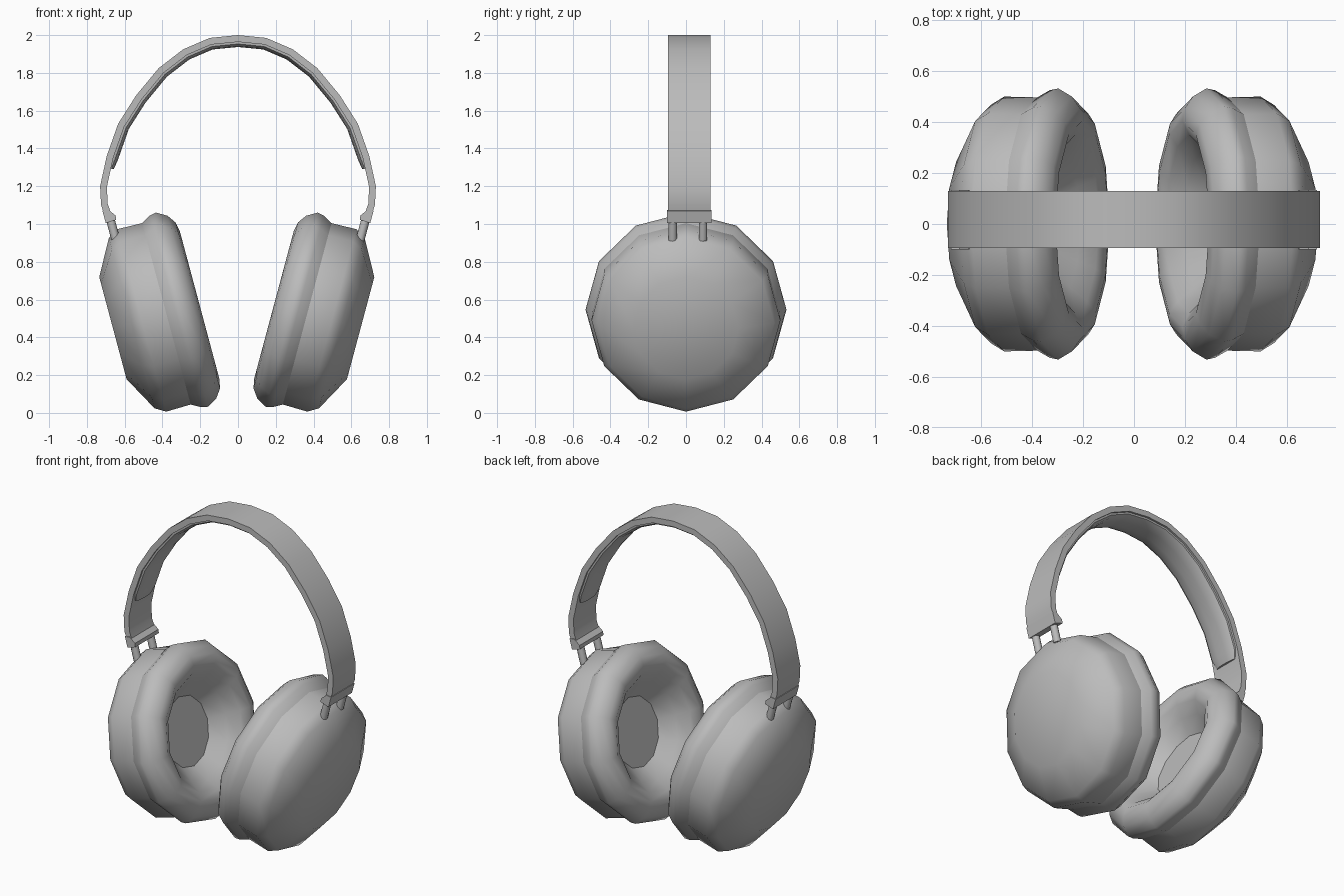
import bpy, bmesh, math
from mathutils import Vector, Matrix

if "Cube" in bpy.data.objects:
    bpy.data.objects.remove(bpy.data.objects["Cube"], do_unlink=True)

grey = bpy.data.materials.new("plain grey")
grey.use_nodes = True
grey.diffuse_color = (0.5, 0.5, 0.5, 1)
grey.node_tree.nodes["Principled BSDF"].inputs["Base Color"].default_value = (0.5, 0.5, 0.5, 1)


def finish(name, bm, angle=50):
    bmesh.ops.recalc_face_normals(bm, faces=bm.faces)
    mesh = bpy.data.meshes.new(name)
    bm.to_mesh(mesh)
    bm.free()
    mesh.materials.append(grey)
    obj = bpy.data.objects.new(name, mesh)
    bpy.context.collection.objects.link(obj)
    bpy.ops.object.select_all(action="DESELECT")
    obj.select_set(True)
    bpy.context.view_layer.objects.active = obj
    bpy.ops.object.shade_smooth_by_angle(angle=math.radians(angle))
    return obj


def loft(name, rings, angle=50, caps=True):
    """Skin a row of closed rings of points, with flat end caps."""
    bm = bmesh.new()
    loops = [[bm.verts.new(p) for p in ring] for ring in rings]
    n = len(loops[0])
    for a, b in zip(loops, loops[1:]):
        for i in range(n):
            bm.faces.new((a[i], a[(i + 1) % n], b[(i + 1) % n], b[i]))
    if caps:
        bm.faces.new(loops[0])
        bm.faces.new(loops[-1])
    return finish(name, bm, angle)


def ring(radius, along, frame, sides=12):
    turn = 2 * math.pi / sides
    return [frame @ Vector((radius * math.cos(i * turn), radius * math.sin(i * turn), along))
            for i in range(sides)]


def sweep(name, path, section, angle):
    """Sweep a (depth, y) section along an xz path; depth points inward."""
    rings = []
    for i, p in enumerate(path):
        t = (path[min(i + 1, len(path) - 1)] - path[max(i - 1, 0)]).normalized()
        inward = Vector((t.z, 0, -t.x))
        grow = 1
        if name == "headband_cushion" and i in (0, len(path) - 1):
            grow = 0.8
        rings.append([p + inward * (d * grow) + Vector((0, BAND_Y + y * grow, 0))
                      for d, y in section])
    return loft(name, rings, angle)


# headband: outer arc, mirrored
BAND_Y = 0.017
half = [(0, 2), (0.15, 1.985), (0.29, 1.925), (0.42, 1.825), (0.54, 1.68),
        (0.635, 1.53), (0.695, 1.36), (0.73, 1.2), (0.725, 1.1), (0.693, 1.01)]
right_half = [Vector((x, 0, z)) for x, z in half]
arc = [Vector((-p.x, 0, p.z)) for p in reversed(right_half[1:])] + right_half
sweep("headband", arc, [(0, -0.112), (0, 0.112), (0.036, 0.112), (0.036, -0.112)], 30)

# cushion under the headband, ending above the band ends
end = Vector((0.707, 0, 1.3))
pad_path = [Vector((-end.x, 0, end.z))] + arc[3:-3] + [end]
sweep("headband_cushion", pad_path,
      [(0.03, -0.1), (0.03, 0.1), (0.047, 0.098), (0.058, 0.075), (0.063, 0.03),
       (0.063, -0.03), (0.058, -0.075), (0.047, -0.098)], 50)

# ear cups: each is turned about an axis tilted upward toward the middle
shell = [(0.28, -0.523), (0.467, -0.42), (0.5, -0.365), (0.497, -0.23)]
pad = [(0.497, -0.23), (0.525, -0.18), (0.532, -0.145), (0.5, -0.09), (0.455, -0.058),
       (0.405, -0.048), (0.35, -0.075), (0.29, -0.135), (0.21, -0.21)]
for side, label, origin_x in ((1, "left", 0.144), (-1, "right", -0.157)):
    tilt = math.radians(15)
    axis = Vector((-side * math.cos(tilt), 0, math.sin(tilt)))
    up = Vector((side * math.sin(tilt), 0, math.cos(tilt)))
    origin = Vector((origin_x, 0, 0.584))
    frame = Matrix.Translation(origin) @ Matrix((up, axis.cross(up), axis)).transposed().to_4x4()

    loft(label + "_ear_cup", [ring(r, a, frame) for r, a in shell])
    loft(label + "_ear_pad", [ring(r, a, frame) for r, a in pad], 60, caps=False)

    # speaker disc at the bottom of the pad opening
    bm = bmesh.new()
    bm.faces.new([bm.verts.new(p) for p in ring(0.21, -0.21, frame)])
    disc = finish(label + "_speaker_disc", bm)
    if disc.data.polygons[0].normal.dot(axis) < 0:
        disc.data.flip_normals()

    # end block of the band
    outline = [(0.7, 1.005), (0.645, 1.022), (0.648, 1.045), (0.685, 1.075), (0.718, 1.07)]
    loft(label + "_band_end",
         [[(side * x, BAND_Y + y, z) for x, z in outline] for y in (-0.117, 0.117)], 30)

    # two rods joining band to cup
    for place, y in (("front", -0.07), ("back", 0.09)):
        top = Vector((side * 0.68, y, 1.04))
        rod = Matrix.Translation(top) @ frame.to_3x3().to_4x4() @ Matrix.Rotation(-math.pi / 2, 4, "Y")
        loft(label + "_" + place + "_rod", [ring(0.023, d, rod, 10) for d in (0, 0.13)])
